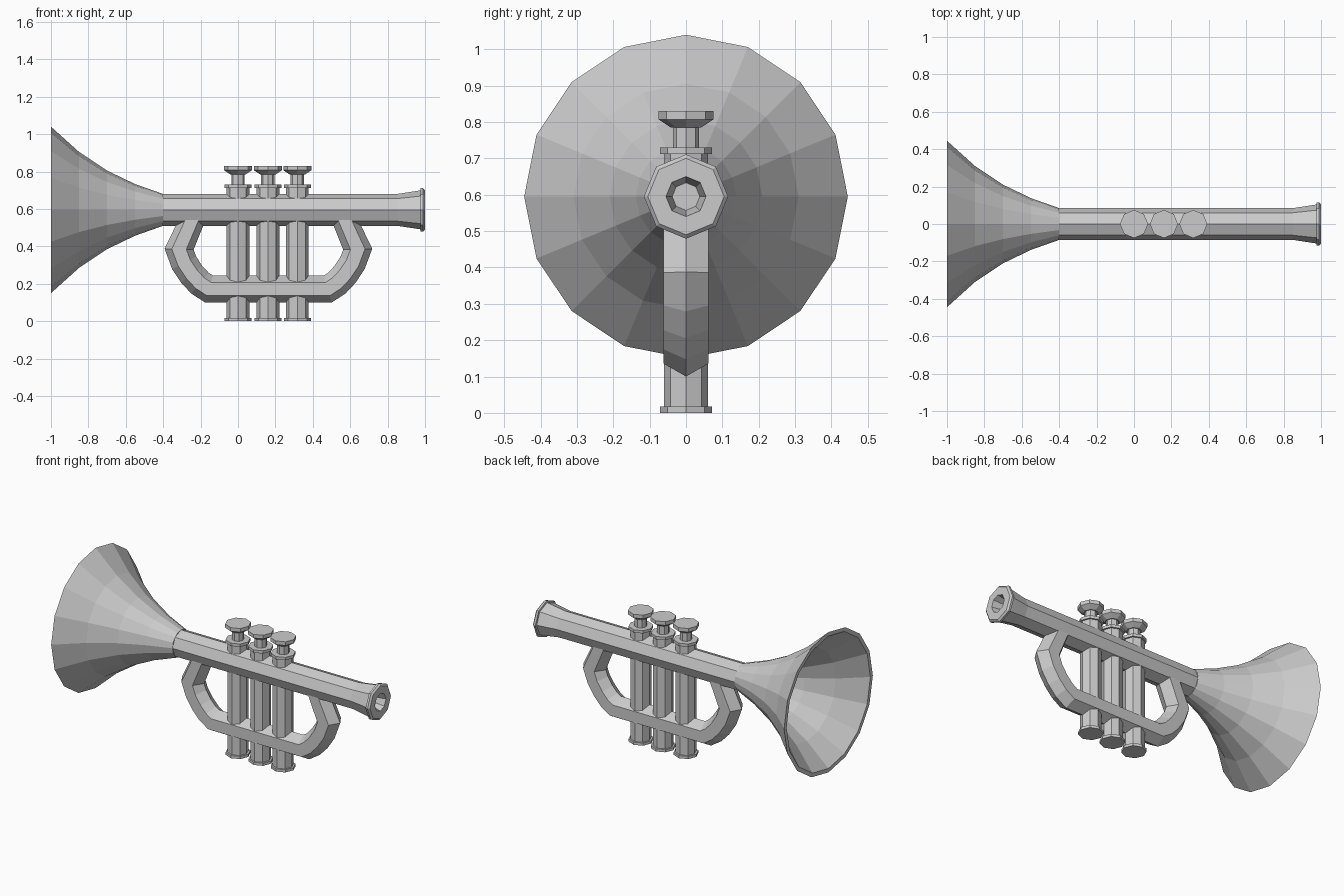
import bpy, bmesh, math
from mathutils import Vector

if "Cube" in bpy.data.objects:
    bpy.data.objects.remove(bpy.data.objects["Cube"])

AXIS_Z = 0.595   # height of the main tube's axis


def skin(name, rings):
    """Join equal-length rings of points with quads and close both ends."""
    bm = bmesh.new()
    loops = [[bm.verts.new(p) for p in ring] for ring in rings]
    n = len(loops[0])
    for a, b in zip(loops, loops[1:]):
        for i in range(n):
            j = (i + 1) % n
            bm.faces.new((a[i], a[j], b[j], b[i]))
    bm.faces.new(loops[0])
    bm.faces.new(loops[-1])
    bmesh.ops.recalc_face_normals(bm, faces=bm.faces)
    mesh = bpy.data.meshes.new(name)
    bm.to_mesh(mesh)
    bm.free()
    obj = bpy.data.objects.new(name, mesh)
    bpy.context.collection.objects.link(obj)
    return obj


def lathe(name, profile, sides, origin, along_x=False):
    """Revolve (position, radius) pairs around the x or z axis through origin."""
    rings = []
    for t, r in profile:
        ring = []
        for i in range(sides):
            a = math.tau * i / sides
            u, v = r * math.cos(a), r * math.sin(a)
            ring.append(Vector(origin) + Vector((t, u, v) if along_x else (u, v, t)))
        rings.append(ring)
    return skin(name, rings)


def sweep(name, path, radius, sides):
    """Sweep a polygon along an (x, z) path, mitred at corners, cut level at the ends."""
    pts = [Vector((x, 0, z)) for x, z in path]
    rings = []
    for i, p in enumerate(pts):
        if i == 0:
            normal = Vector((1, 0, 0))
        elif i == len(pts) - 1:
            normal = Vector((-1, 0, 0))
        else:
            d0 = (p - pts[i - 1]).normalized()
            d1 = (pts[i + 1] - p).normalized()
            t = (d0 + d1).normalized()
            normal = Vector((-t.z, 0, t.x)) / t.dot(d0)
        rings.append([p + radius * (normal * math.cos(a) + Vector((0, math.sin(a), 0)))
                      for a in (math.tau * k / sides for k in range(sides))])
    return skin(name, rings)


# Flared bell: outer wall, rim, inner wall
lathe("bell", [(-0.4, 0.085), (-0.55, 0.138), (-0.7, 0.21), (-0.85, 0.31), (-1.0, 0.445),
               (-1.0, 0.42), (-0.85, 0.288), (-0.7, 0.19), (-0.55, 0.118), (-0.4, 0.065)],
      16, (0, 0, AXIS_Z), True)

# Main tube with flared end, mouthpiece ring and funnel
lathe("main_tube", [(-0.4, 0.085), (0.85, 0.085), (0.975, 0.104), (0.977, 0.116),
                    (0.99, 0.116), (1.0, 0.105), (1.0, 0.055), (0.92, 0.038)],
      8, (0, 0, AXIS_Z), True)

# Lower tube loop, mirrored about its middle
half = [(-0.242, 0.55), (-0.315, 0.385), (-0.288, 0.312), (-0.247, 0.25),
        (-0.203, 0.203), (-0.155, 0.172)]
path = half + [(0.325 - x, z) for x, z in reversed(half)]
sweep("tube_loop", path, 0.072, 6)

# Three valves: foot, body, collar, stem and button
for i, x in enumerate((0.0, 0.16, 0.317)):
    lathe(f"valve_{i + 1}", [(0, 0.072), (0.017, 0.072), (0.017, 0.061), (0.712, 0.061),
                             (0.712, 0.072), (0.73, 0.072), (0.73, 0.036), (0.785, 0.036),
                             (0.785, 0.042), (0.807, 0.075), (0.83, 0.075)],
          8, (x, 0, 0))
